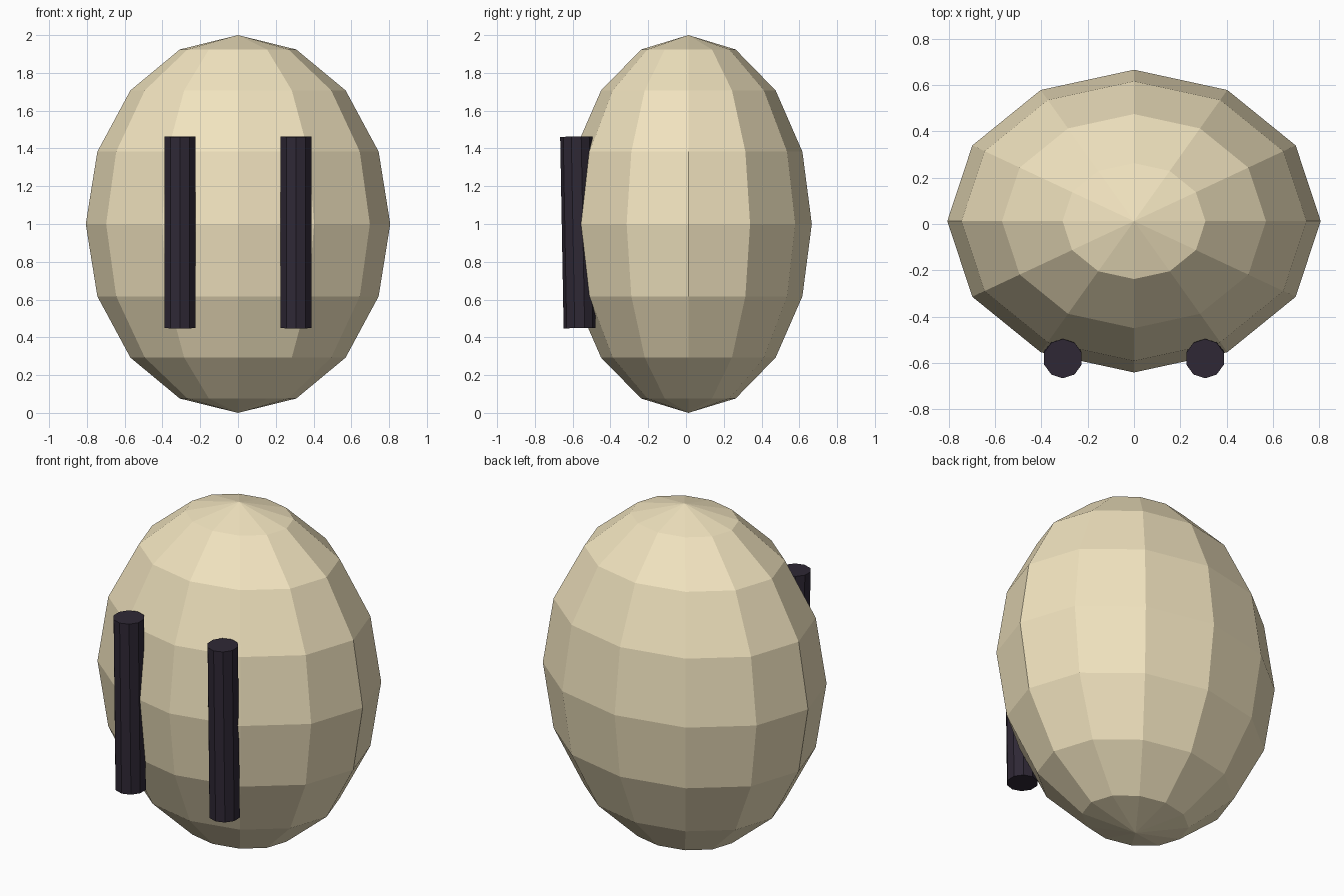
import bpy

if "Cube" in bpy.data.objects:
    bpy.data.objects.remove(bpy.data.objects["Cube"])


def paint(obj, name, color):
    mat = bpy.data.materials.get(name) or bpy.data.materials.new(name)
    mat.diffuse_color = color
    mat.use_nodes = True
    mat.node_tree.nodes["Principled BSDF"].inputs["Base Color"].default_value = mat.diffuse_color
    obj.data.materials.append(mat)


# Faceted egg-shaped body
bpy.ops.mesh.primitive_uv_sphere_add(segments=12, ring_count=8, radius=1,
                                     location=(0, 0.0125, 1))
body = bpy.context.object
body.name = "body"
body.scale = (0.806, 0.6535, 1)
paint(body, "cream", (0.88, 0.77, 0.52, 1))

# Two tall bar eyes on the front, leaning slightly forward
for side, name in ((-1, "eye_left"), (1, "eye_right")):
    bpy.ops.mesh.primitive_cylinder_add(vertices=10, radius=0.085, depth=1.014,
                                        location=(side * 0.307, -0.572, 0.956),
                                        rotation=(0.018, 0, 0))
    eye = bpy.context.object
    eye.name = name
    paint(eye, "dark", (0.028, 0.021, 0.036, 1))
